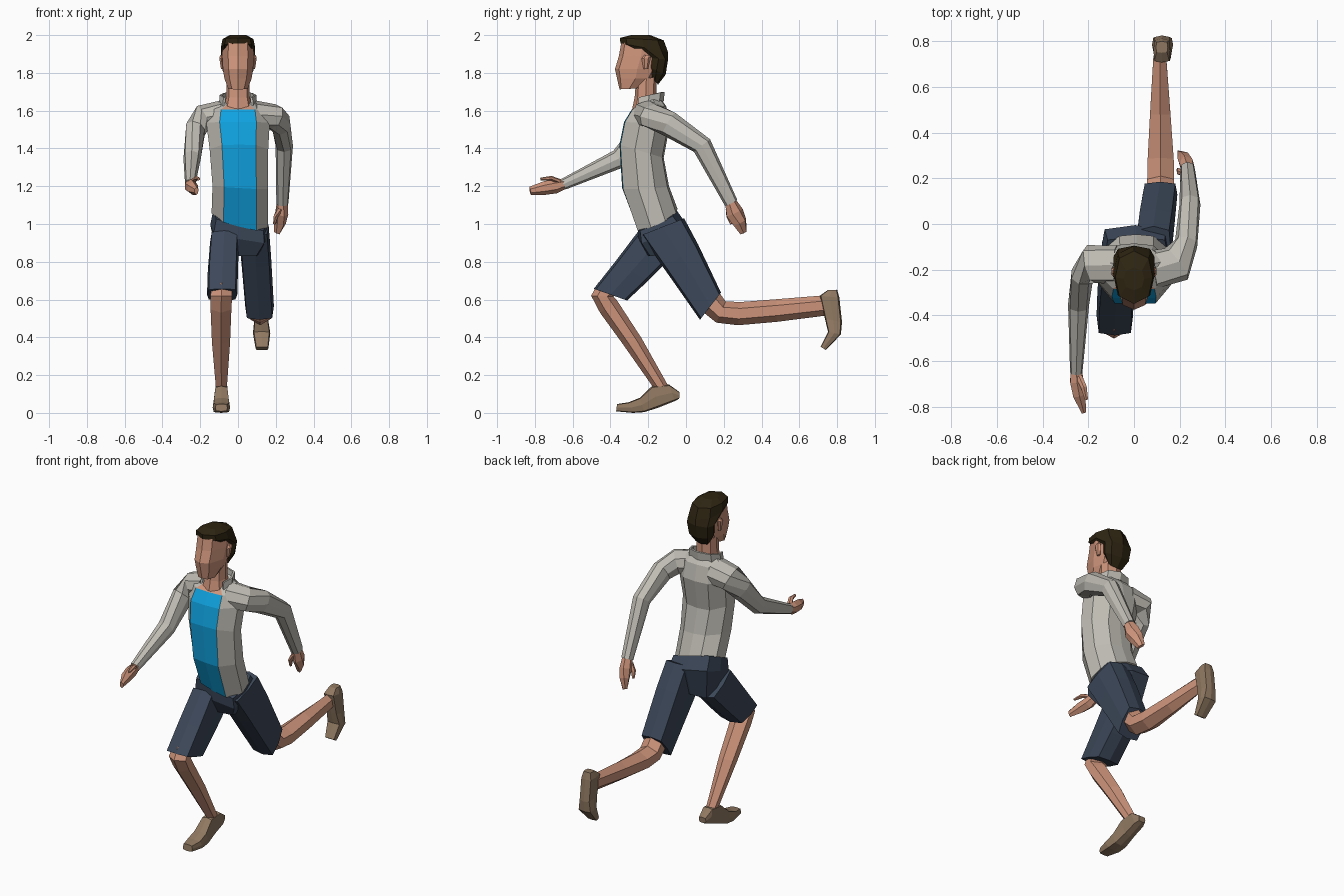
import bpy, bmesh
from mathutils import Vector

def mat(name, *c):
    m = bpy.data.materials.new(name)
    m.diffuse_color = (*c, 1)
    return m

GREY = mat("jacket grey", .53, .51, .46)
BLUE = mat("shirt blue", .005, .36, .74)
NAVY = mat("shorts navy", .045, .064, .10)
SKIN = mat("skin", .62, .30, .20)
HAIR = mat("hair brown", .027, .018, .006)
SHOE = mat("shoe tan", .28, .19, .12)

def sym(half):
    """Cross-section from its +x half (front to back), mirrored."""
    return half + [(-u, v) for u, v in reversed(half) if u]

OCT = sym([(0, 1), (.78, .72), (1, 0), (.78, -.72), (0, -1)])
HEX = sym([(0, 1), (1, .45), (1, -.45), (0, -1)])
BOXY = sym([(0, 1), (.88, .88), (1, 0), (.88, -.85), (0, -1)])
TORSO = sym([(0, 1), (.58, .96), (1, .3), (.95, -.4), (.5, -.93), (0, -1)])
FACE = sym([(0, 1), (.62, .82), (1, 0), (.8, -.7), (0, -1)])

def skin_rings(name, rings, mats, rule=None, caps=True):
    """Join rings of points with quads; rule(ring, side) gives a material index, or None for a gap."""
    bm = bmesh.new()
    vs = [[bm.verts.new(p) for p in r] for r in rings]
    n = len(vs[0])
    for i in range(len(vs) - 1):
        for k in range(n):
            idx = rule(i, k) if rule else 0
            if idx is not None:
                j = (k + 1) % n
                bm.faces.new((vs[i][k], vs[i][j], vs[i + 1][j], vs[i + 1][k])).material_index = idx
    if caps:
        bm.faces.new(vs[0])
        bm.faces.new(vs[-1])
    bmesh.ops.recalc_face_normals(bm, faces=bm.faces)
    me = bpy.data.meshes.new(name)
    bm.to_mesh(me)
    bm.free()
    for m in mats:
        me.materials.append(m)
    ob = bpy.data.objects.new(name, me)
    bpy.context.collection.objects.link(ob)
    return ob

def loft(name, section, rings, mats, rule=None, caps=True):
    """Each ring: x centre, half width, front (y, z), back (y, z), optional sideways tilt."""
    out = []
    for x, w, f, b, *t in rings:
        f, b = Vector((0, *f)), Vector((0, *b))
        tilt = t[0] if t else 0
        out.append([(f + b) / 2 + (f - b) / 2 * v + Vector((x + u * w, 0, u * w * tilt))
                    for u, v in section])
    return skin_rings(name, out, mats, rule, caps)

def limb(name, pts, m, section=OCT):
    """Tube along points: x, y, z, radius sideways, radius up."""
    P = [Vector(p[:3]) for p in pts]
    out = []
    for i, p in enumerate(pts):
        t = (P[min(i + 1, len(P) - 1)] - P[max(i - 1, 0)]).normalized()
        s = t.cross(Vector((0, 0, 1))).normalized()
        up = s.cross(t)
        out.append([P[i] + s * u * p[3] + up * v * p[4] for u, v in section])
    return skin_rings(name, out, [m])

# Torso: grey jacket, blue front panel, skin at the neckline
loft("torso", TORSO, [
    (.01, .150, (-.26, .985), (-.045, 1.08), -.25),
    (.012, .147, (-.338, 1.19), (-.09, 1.20), -.06),
    (.005, .155, (-.352, 1.42), (-.118, 1.35)),
    (0, .168, (-.328, 1.54), (-.085, 1.53)),
    (0, .155, (-.288, 1.605), (-.105, 1.625)),
    (0, .095, (-.25, 1.635), (-.14, 1.67))],
    [GREY, BLUE, SKIN], lambda i, k: (1 if i < 4 else 2) if k in (0, 9) else 0)

# Collar, open at the front
collar = loft("collar", OCT, [
    (0, .088, (-.27, 1.62), (-.13, 1.65)),
    (0, .085, (-.265, 1.665), (-.125, 1.70))],
    [GREY], lambda i, k: None if k in (0, 7) else 0, caps=False)
collar.modifiers.new("thickness", "SOLIDIFY").thickness = .012

# Neck, head, ears, hair
loft("neck", OCT, [
    (0, .075, (-.285, 1.61), (-.14, 1.62)),
    (0, .062, (-.272, 1.67), (-.155, 1.68)),
    (0, .062, (-.265, 1.76), (-.155, 1.78))], [SKIN])
loft("head", FACE, [
    (0, .052, (-.352, 1.713), (-.25, 1.718)),
    (0, .072, (-.365, 1.77), (-.17, 1.77)),
    (0, .080, (-.376, 1.82), (-.14, 1.82)),
    (0, .084, (-.355, 1.89), (-.12, 1.89)),
    (0, .082, (-.342, 1.965), (-.12, 1.965))], [SKIN])
loft("hair", OCT, [
    (0, .050, (-.18, 1.775), (-.148, 1.738)),
    (0, .082, (-.205, 1.835), (-.108, 1.79)),
    (0, .090, (-.195, 1.88), (-.095, 1.87)),
    (0, .091, (-.347, 1.957), (-.095, 1.91)),
    (0, .082, (-.35, 1.985), (-.118, 1.972)),
    (0, .045, (-.29, 2.0), (-.19, 2.0))], [HAIR])
for s in (-1, 1):
    loft("ear", HEX, [
        (s * .082, .008, (-.225, 1.82), (-.2, 1.82)),
        (s * .088, .011, (-.235, 1.875), (-.185, 1.885)),
        (s * .086, .006, (-.22, 1.895), (-.195, 1.895))], [SKIN])

# Arms: one swings back, one reaches forward
limb("back_arm_sleeve", [
    (.08, -.20, 1.58, .085, .075), (.185, -.175, 1.57, .085, .066),
    (.228, -.09, 1.53, .05, .068), (.245, .085, 1.415, .046, .054),
    (.235, .24, 1.11, .032, .036)], GREY)
limb("back_hand", [
    (.236, .235, 1.12, .026, .03), (.232, .258, 1.06, .03, .048),
    (.222, .285, 1.01, .026, .042), (.205, .305, .955, .012, .024)], SKIN, HEX)
limb("back_thumb", [
    (.222, .225, 1.08, .014, .016), (.2, .228, 1.04, .013, .013),
    (.193, .24, 1.0, .007, .007)], SKIN, HEX)
limb("front_arm_sleeve", [
    (-.08, -.18, 1.58, .085, .075), (-.185, -.175, 1.565, .085, .068),
    (-.225, -.215, 1.50, .05, .068), (-.243, -.355, 1.345, .046, .052),
    (-.253, -.65, 1.21, .027, .03)], GREY)
limb("front_hand", [
    (-.253, -.64, 1.213, .024, .026), (-.25, -.69, 1.20, .03, .038),
    (-.24, -.75, 1.19, .027, .036), (-.22, -.825, 1.175, .01, .022)], SKIN, HEX)
limb("front_thumb", [
    (-.24, -.67, 1.225, .014, .014), (-.22, -.715, 1.243, .013, .012),
    (-.208, -.77, 1.238, .007, .007)], SKIN, HEX)

# Shorts: pelvis and two legs
loft("shorts_pelvis", BOXY, [
    (.01, .142, (-.255, .99), (-.055, 1.08), -.25),
    (.005, .152, (-.25, .92), (-.005, 1.01), -.2),
    (0, .11, (-.2, .83), (-.05, .84))], [NAVY])
loft("shorts_front_leg", BOXY, [
    (-.072, .076, (-.25, .965), (-.06, .84)),
    (-.08, .080, (-.375, .80), (-.20, .70)),
    (-.084, .080, (-.488, .657), (-.312, .595))], [NAVY])
loft("shorts_back_leg", BOXY, [
    (.085, .078, (-.24, .94), (-.01, 1.03)),
    (.095, .080, (-.12, .77), (.065, .89)),
    (.114, .076, (.074, .493), (.185, .637))], [NAVY])

# Lower legs
loft("front_shin", HEX, [
    (-.087, .055, (-.465, .69), (-.35, .64)),
    (-.088, .057, (-.502, .62), (-.385, .615)),
    (-.090, .055, (-.455, .53), (-.365, .595)),
    (-.090, .048, (-.335, .365), (-.235, .395)),
    (-.088, .029, (-.17, .13), (-.095, .145))], [SKIN])
loft("back_shin", HEX, [
    (.116, .058, (.095, .53), (.17, .645)),
    (.117, .059, (.16, .478), (.21, .59)),
    (.117, .057, (.275, .464), (.29, .587)),
    (.115, .045, (.48, .482), (.48, .602)),
    (.113, .028, (.74, .515), (.73, .622))], [SKIN])

# Shoes: planted and lifted
loft("front_shoe", BOXY, [
    (-.088, .032, (-.365, .047), (-.37, .008)),
    (-.088, .046, (-.305, .056), (-.28, .0)),
    (-.088, .044, (-.245, .08), (-.22, .004)),
    (-.088, .036, (-.18, .142), (-.14, .03)),
    (-.088, .035, (-.09, .15), (-.06, .062)),
    (-.088, .024, (-.034, .11), (-.036, .075))], [SHOE])
loft("back_shoe", BOXY, [
    (.122, .026, (.75, .65), (.80, .652)),
    (.122, .037, (.708, .62), (.812, .61)),
    (.123, .037, (.735, .50), (.826, .48)),
    (.125, .046, (.752, .43), (.82, .415)),
    (.127, .034, (.713, .35), (.74, .333))], [SHOE])
